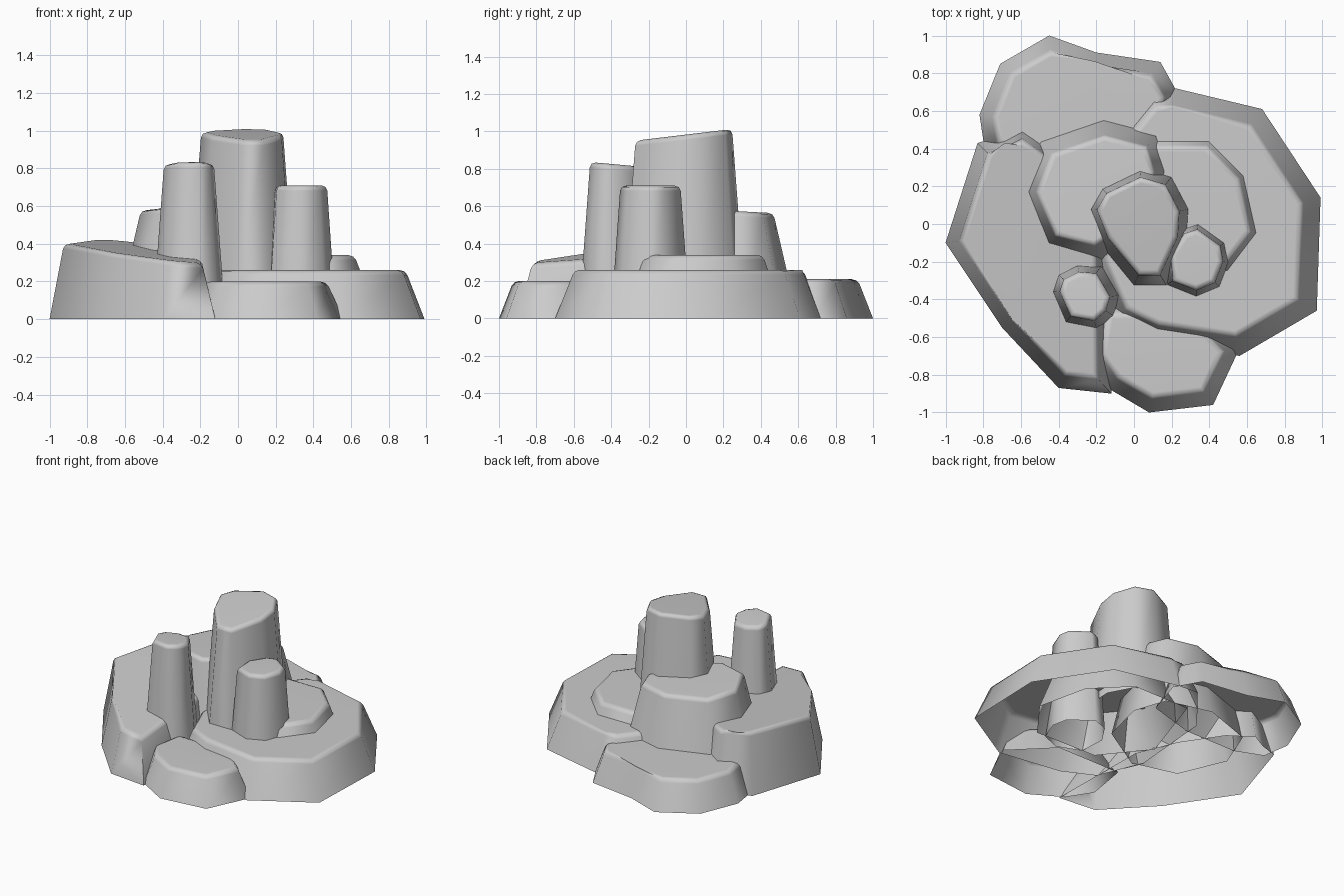
import bpy, bmesh, math
from mathutils import Vector

if "Cube" in bpy.data.objects:
    bpy.data.objects.remove(bpy.data.objects["Cube"])


def offset(pts, d):
    """Move every side of a counter-clockwise outline outward by d (mitred corners)."""
    out, n = [], len(pts)
    for i in range(n):
        p, q, r = (Vector(pts[(i + k) % n]) for k in (-1, 0, 1))
        a, b = (q - p).normalized(), (r - q).normalized()
        na, nb = Vector((a.y, -a.x)), Vector((b.y, -b.x))
        out.append(q + (na + nb) * d / (1 + na.dot(nb)))
    return out


def rock(name, outline, z0, inset, h, sx=0.0, sy=0.0, base=0.0, bevel=0.028):
    """Tapered stone, open below. Outline is at height z0; top plane is h + sx*x + sy*y."""
    area = sum(a[0] * b[1] - b[0] * a[1] for a, b in zip(outline, outline[1:] + outline[:1]))
    if area < 0:
        outline = outline[::-1]
    c = sum((Vector(p) for p in outline), Vector((0, 0))) / len(outline)
    mid = h + sx * c.x + sy * c.y
    flare = min(inset * (z0 - base) / (mid - z0), 0.08)
    bm = bmesh.new()
    low = [bm.verts.new((p.x, p.y, base)) for p in offset(outline, flare)]
    top = [bm.verts.new((p.x, p.y, h + sx * p.x + sy * p.y)) for p in offset(outline, -inset)]
    n = len(low)
    for i in range(n):
        j = (i + 1) % n
        bm.faces.new((low[i], low[j], top[j], top[i]))
    cap = bm.faces.new(top)
    # softened top rim
    bmesh.ops.bevel(bm, geom=list(cap.edges), offset=bevel, offset_type='OFFSET',
                    segments=2, profile=0.5, affect='EDGES')
    mesh = bpy.data.meshes.new(name)
    bm.to_mesh(mesh)
    bm.free()
    ob = bpy.data.objects.new(name, mesh)
    bpy.context.collection.objects.link(ob)
    bpy.ops.object.select_all(action='DESELECT')
    ob.select_set(True)
    bpy.context.view_layer.objects.active = ob
    bpy.ops.object.shade_smooth_by_angle(angle=math.radians(80))
    # keep the large facets flat while their edges blend
    ob.modifiers.new("facets", 'WEIGHTED_NORMAL').keep_sharp = True


# broad ground slabs
rock("back_slab", [(-.82, .58), (-.71, .85), (-.45, 1), (-.2, .91), (.14, .86), (.24, .68),
                   (.15, .4), (-.2, .3), (-.6, .3), (-.79, .38)], 0, .075, .21)
rock("left_slab", [(-1, -.1), (-.83, .43), (-.7, .47), (-.59, .53), (-.43, .42), (-.25, .15),
                   (-.13, -.14), (-.12, -.9), (-.4, -.87), (-.7, -.55)], 0, .07, .339, -.075, .07)
rock("front_slab", [(-.14, -.87), (.08, -1), (.42, -.96), (.56, -.66), (.3, -.4),
                    (-.2, -.4), (-.25, -.7)], 0, .075, .2)
rock("right_slab", [(.07, .73), (.22, .72), (.68, .61), (.99, .14), (.97, -.46), (.56, -.7),
                    (.1, -.63), (-.12, -.52), (-.25, -.2), (-.2, .4)], 0, .1, .26)

# raised steps
rock("right_step", [(.05, .45), (.4, .45), (.59, .26), (.66, -.05), (.5, -.26),
                    (.1, -.25), (-.1, 0)], .26, .04, .34)
rock("back_step", [(-.58, .17), (-.48, .42), (-.16, .53), (.11, .46), (.17, .28),
                   (.1, 0), (-.2, -.18), (-.46, -.11)], .3, .06, .587, 0, -.05)

# standing pillars
rock("tall_pillar", [(-.25, .08), (-.18, .2), (.03, .3), (.2, .25), (.29, .08), (.28, -.08),
                     (.17, -.32), (0, -.32), (-.18, -.1)], .3, .05, .983, 0, .12, .2)
rock("left_pillar", [(-.43, -.36), (-.4, -.27), (-.3, -.22), (-.18, -.23), (-.09, -.38),
                     (-.12, -.48), (-.2, -.55), (-.36, -.52)], .32, .035, .79, 0, -.09, .15)
rock("right_pillar", [(.25, -.03), (.34, 0), (.48, -.1), (.5, -.2), (.45, -.33),
                      (.33, -.38), (.18, -.32), (.17, -.15)], .3, .027, .71)
